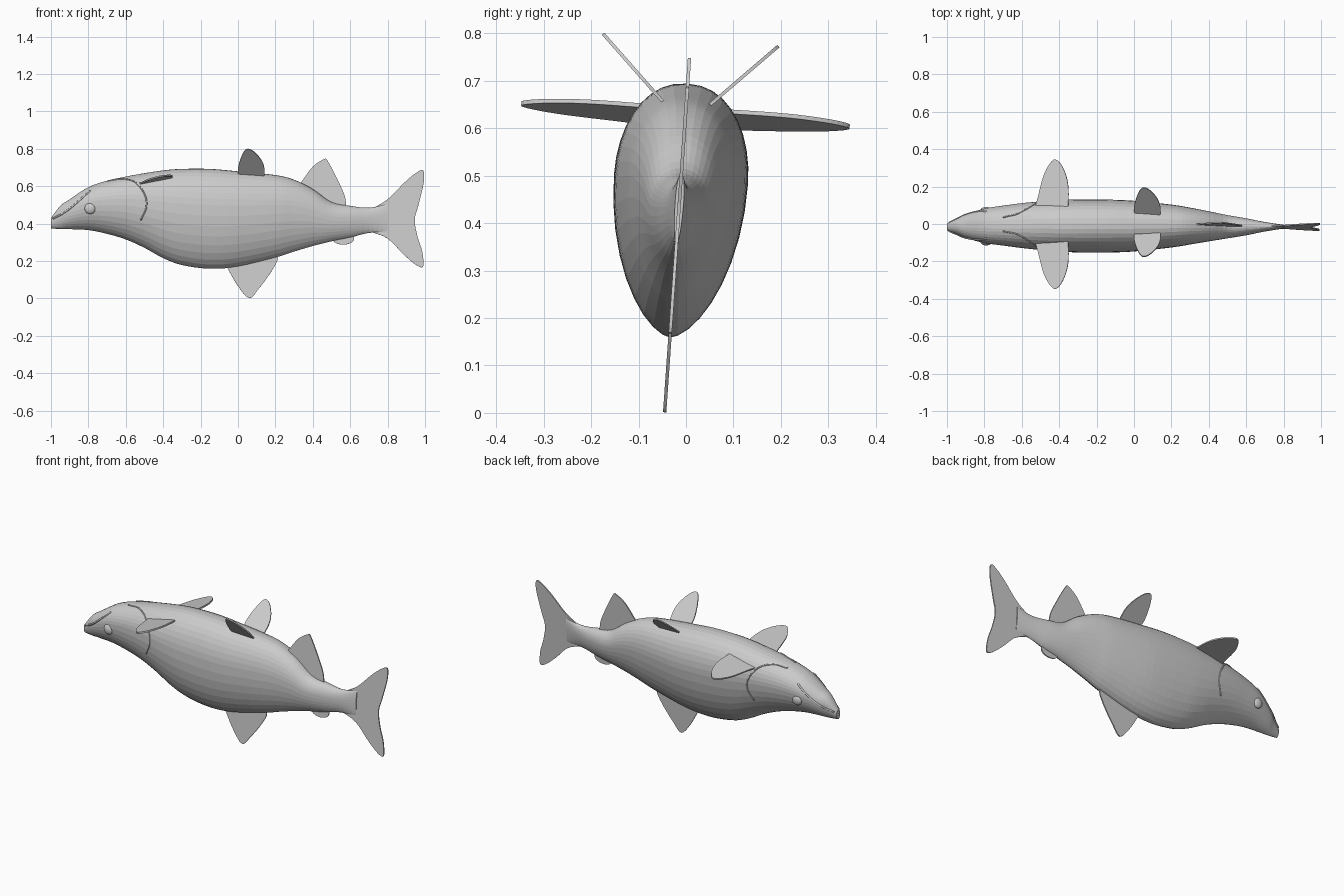
import bpy
import bmesh
import math
from mathutils import Matrix, Vector

default_cube = bpy.data.objects.get("Cube")
if default_cube:
    bpy.data.objects.remove(default_cube)

# One plain grey for the whole fish
grey = bpy.data.materials.new("fish_grey")
grey.use_nodes = True
colour = (0.6, 0.6, 0.6, 1)
grey.diffuse_color = colour
grey.node_tree.nodes["Principled BSDF"].inputs["Base Color"].default_value = colour

# The whole fish rolls slightly about its long axis
pivot = Vector((0, -0.01, 0.5))
roll = (Matrix.Translation(pivot) @ Matrix.Rotation(-0.07, 4, 'X')
        @ Matrix.Translation((0, 0, -pivot.z)))


def smooth_path(points, steps):
    """Catmull-Rom spline through points of any dimension."""
    pts = [Vector(p) for p in points]
    pts = [2 * pts[0] - pts[1]] + pts + [2 * pts[-1] - pts[-2]]
    path = []
    for a, b, c, d in zip(pts, pts[1:], pts[2:], pts[3:]):
        for i in range(steps):
            t = i / steps
            path.append(0.5 * (2 * b + (c - a) * t
                               + (2 * a - 5 * b + 4 * c - d) * t ** 2
                               + (3 * b - a - 3 * c + d) * t ** 3))
    return path + [pts[-2]]


def finish(bm, name, smooth=False):
    bmesh.ops.recalc_face_normals(bm, faces=bm.faces)
    bm.transform(roll)
    for face in bm.faces:
        face.smooth = smooth
    mesh = bpy.data.meshes.new(name)
    bm.to_mesh(mesh)
    bm.free()
    mesh.materials.append(grey)
    obj = bpy.data.objects.new(name, mesh)
    bpy.context.collection.objects.link(obj)
    return obj


# Body stations: x, top, bottom, half width
stations = smooth_path([
    (-1, .43, .375, .018), (-.95, .495, .37, .04), (-.9, .53, .37, .063),
    (-.8, .595, .365, .092), (-.7, .63, .345, .107), (-.6, .652, .315, .12),
    (-.5, .67, .27, .13), (-.4, .685, .215, .137), (-.3, .693, .178, .141),
    (-.15, .693, .158, .141), (0, .68, .17, .135), (.2, .66, .218, .114),
    (.3, .635, .25, .098), (.4, .585, .28, .08), (.5, .515, .305, .062),
    (.6, .495, .325, .045), (.7, .485, .35, .025), (.8, .505, .35, .009)], 4)


def half_width(station, z):
    """Egg-shaped section: broad above, narrowing to a keel below."""
    x, top, bottom, width = station
    middle = bottom + 0.62 * (top - bottom)
    t = (z - middle) / ((top if z > middle else bottom) - middle)
    return width * max(0, 1 - t * t) ** (0.45 if z > middle else 0.62)


def side_point(x, z):
    station = min(stations, key=lambda s: abs(s[0] - x))
    for a, b in zip(stations, stations[1:]):
        if a[0] <= x <= b[0]:
            station = a.lerp(b, (x - a[0]) / (b[0] - a[0]))
    z = min(z, station[1] - 0.002)
    return Vector((x, half_width(station, z), z))


def make_body():
    bm = bmesh.new()
    rings, sides = [], 36
    for station in stations:
        x, top, bottom, width = station
        middle = bottom + 0.62 * (top - bottom)
        ring = []
        for i in range(sides):
            angle = math.tau * i / sides
            s = math.sin(angle)
            z = middle + s * (top - middle if s > 0 else middle - bottom)
            y = math.copysign(half_width(station, z), math.cos(angle))
            ring.append(bm.verts.new((x, y, z)))
        rings.append(ring)
    for a, b in zip(rings, rings[1:]):
        for i in range(sides):
            j = (i + 1) % sides
            bm.faces.new((a[i], a[j], b[j], b[i]))
    bm.faces.new(rings[0])
    bm.faces.new(rings[-1])
    finish(bm, "body")


def make_fin(name, outline, origin=(0, 0, 0), chord=(1, 0, 0), span=(0, 0, 1), thickness=0.007):
    """Thin plate whose outline is given along the chord and span directions."""
    bm = bmesh.new()
    origin, chord, span = Vector(origin), Vector(chord), Vector(span)
    normal = chord.cross(span).normalized() * thickness / 2
    path = [origin + chord * p[0] + span * p[1] for p in smooth_path(outline, 4)]
    front = [bm.verts.new(p + normal) for p in path]
    back = [bm.verts.new(p - normal) for p in path]
    bm.faces.new(front)
    bm.faces.new(back[::-1])
    for i in range(len(path)):
        j = (i + 1) % len(path)
        bm.faces.new((front[i], back[i], back[j], front[j]))
    finish(bm, name)


def make_ridge(name, points, side, radius):
    """Thin raised line that follows the side of the body."""
    path = [side_point(p[0], p[1]) for p in smooth_path(points, 5)]
    bm = bmesh.new()
    rings = []
    for i, p in enumerate(path):
        p = Vector((p.x, p.y * side, p.z))
        along = path[min(i + 1, len(path) - 1)] - path[max(i - 1, 0)]
        along.y *= side
        out = Vector((0, side, 0.3))
        across = along.cross(out).normalized()
        out = across.cross(along).normalized()
        rings.append([bm.verts.new(p + radius * (across * math.cos(a) + out * math.sin(a)))
                      for a in (math.tau * k / 6 for k in range(6))])
    for a, b in zip(rings, rings[1:]):
        for k in range(6):
            bm.faces.new((a[k], a[k - 1], b[k - 1], b[k]))
    bm.faces.new(rings[0])
    bm.faces.new(rings[-1])
    finish(bm, name, True)


make_body()

# Fins on the centre line
make_fin("tail_fin", [
    (.7, .47), (.8, .53), (.89, .62), (.95, .67), (.99, .685), (.993, .62),
    (.965, .5), (.945, .42), (.96, .33), (.985, .25), (.99, .17),
    (.95, .18), (.88, .24), (.8, .32), (.7, .36)])
make_fin("dorsal_fin", [
    (.31, .59), (.34, .625), (.4, .705), (.46, .745), (.48, .735),
    (.53, .64), (.57, .55), (.58, .48)])
make_fin("belly_fin", [
    (-.07, .19), (-.05, .15), (0, .065), (.06, 0), (.11, .05),
    (.17, .13), (.21, .2), (.21, .235)])
make_fin("rear_belly_fin", [
    (.49, .33), (.52, .298), (.56, .287), (.6, .295), (.62, .315), (.62, .35)])

# Paired fins, eyes, mouth lines and gill lines
for label, side in (("left", 1), ("right", -1)):
    make_fin(label + "_pectoral_fin", [
        (-.53, .09), (-.515, .14), (-.48, .27), (-.43, .345), (-.39, .32),
        (-.36, .25), (-.35, .18), (-.352, .09)],
        origin=(0, 0, .712), chord=(1, 0, .2), span=(0, side, 0), thickness=0.009)
    make_fin(label + "_back_fin", [
        (.005, -.03), (0, .03), (.02, .12), (.045, .167), (.08, .155),
        (.12, .1), (.14, .04), (.14, -.03)],
        origin=(0, side * .065, .668), span=(0, side * .71, .7))
    make_ridge(label + "_mouth_line", [
        (-.99, .425), (-.93, .455), (-.87, .5), (-.79, .57)], side, 0.005)
    make_ridge(label + "_gill_line", [
        (-.7, .625), (-.62, .635), (-.55, .615), (-.5, .55),
        (-.49, .48), (-.52, .41)], side, 0.004)
    eye = bmesh.new()
    spot = side_point(-.79, .475)
    bmesh.ops.create_uvsphere(
        eye, u_segments=20, v_segments=12, radius=0.03,
        matrix=Matrix.Translation((spot.x, side * (spot.y - .004), spot.z))
        @ Matrix.Diagonal((1, 0.55, 1, 1)))
    finish(eye, label + "_eye", True)
